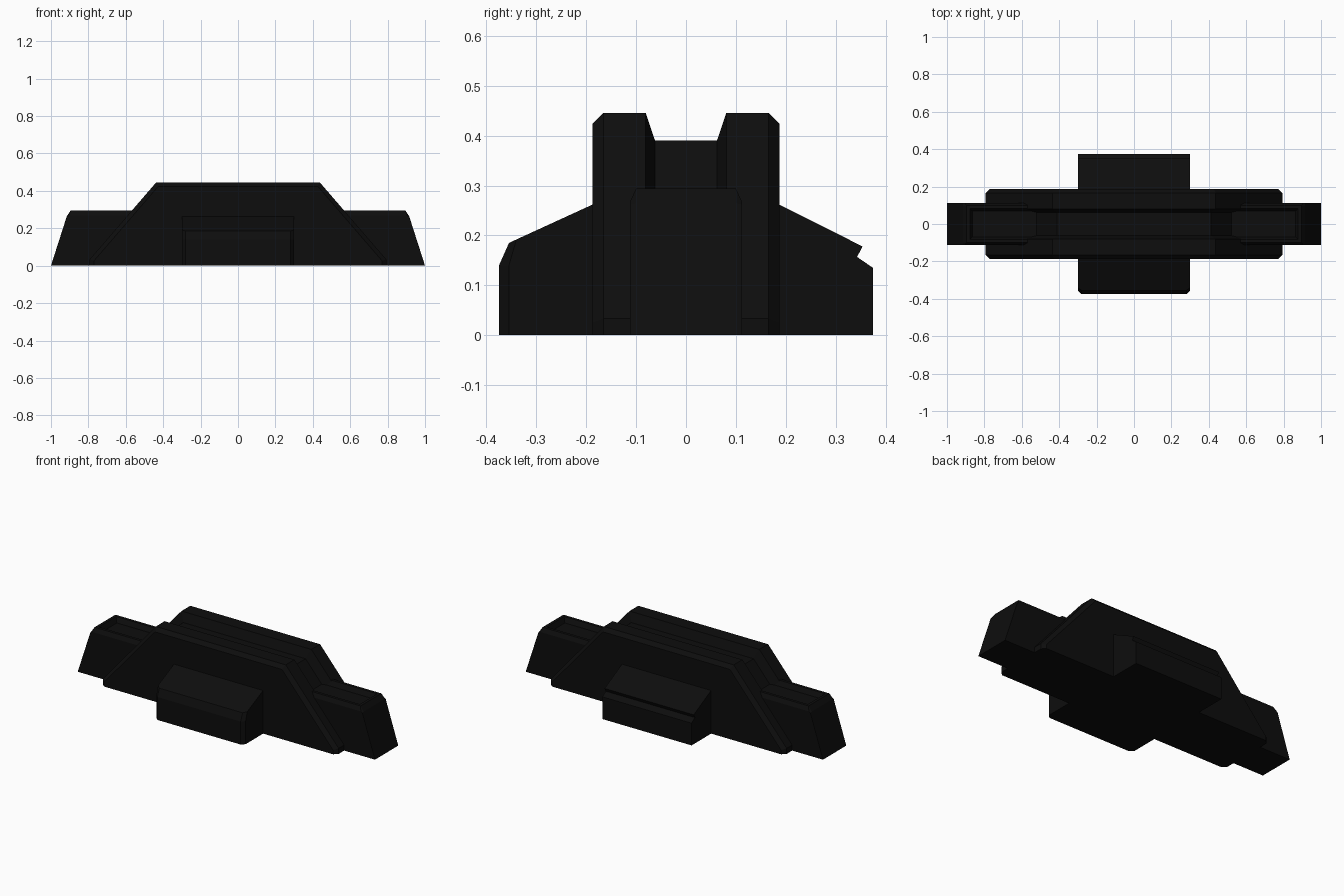
import bpy, bmesh
from mathutils import Vector

if "Cube" in bpy.data.objects:
    bpy.data.objects.remove(bpy.data.objects["Cube"])

black = bpy.data.materials.new("matte black")
black.diffuse_color = (0.004, 0.004, 0.004, 1)
black.use_nodes = True
black.node_tree.nodes["Principled BSDF"].inputs["Base Color"].default_value = black.diffuse_color


def loft(name, stations, to_xyz, detail=None):
    """Skin matching closed outlines [(offset, outline), ...] and cap the ends."""
    bm = bmesh.new()
    rings = [[bm.verts.new(to_xyz(s, u, v)) for u, v in outline] for s, outline in stations]
    n = len(rings[0])
    for a, b in zip(rings, rings[1:]):
        for i in range(n):
            j = (i + 1) % n
            bm.faces.new((a[i], a[j], b[j], b[i]))
    bm.faces.new(rings[0])
    bm.faces.new(rings[-1])
    bmesh.ops.recalc_face_normals(bm, faces=bm.faces)
    if detail:
        detail(bm)
    mesh = bpy.data.meshes.new(name)
    bm.to_mesh(mesh)
    bm.free()
    mesh.materials.append(black)
    ob = bpy.data.objects.new(name, mesh)
    bpy.context.collection.objects.link(ob)
    return ob


def inset(bm, face, thickness, depth=0.0):
    bmesh.ops.inset_individual(bm, faces=[face], thickness=thickness, depth=depth,
                               use_even_offset=True)


def mirrored(right):
    """Complete a right-hand half outline with its left-hand mirror."""
    return right + [(-x, z) for x, z in reversed(right)]


def along_y(y, x, z):
    return (x, y, z)


def along_x(x, y, z):
    return (x, y, z)


# Main body: sloped ends, chamfered rims and a channel over the top and slopes
def body_outline(d):
    base_x = 0.793 - d
    base_z = (0.029 - 0.325 * d) / 0.865
    return mirrored([(base_x, 0), (base_x, base_z), (0.437 - 0.456 * d, 0.446 - d)])


body_section = [(0.187, 0.022), (0.165, 0), (0.081, 0), (0.062, 0.056)]
body_section = [(-y, d) for y, d in body_section] + body_section[::-1]
loft("main_body", [(y, body_outline(d)) for y, d in body_section], along_y)


# Long end bar, with a tapered recess sunk into its top
def bar_recess(bm):
    top = max(bm.faces, key=lambda f: f.calc_center_median().z)
    inset(bm, top, 0.017)
    inset(bm, top, 0.014, -0.03)


bar_edge = mirrored([(1, 0), (0.915, 0.262), (0.905, 0.268)])
bar_mid = mirrored([(1, 0), (0.915, 0.265), (0.895, 0.294)])
loft("end_bar", [(-0.112, bar_edge), (-0.1, bar_mid), (0.1, bar_mid), (0.112, bar_edge)],
     along_y, bar_recess)

# Front side block with chamfered outer corners
front_mid = [(-0.1, 0), (-0.375, 0), (-0.375, 0.14), (-0.355, 0.185), (-0.1, 0.302)]
front_end = [(-0.1, 0), (-0.355, 0), (-0.355, 0.14), (-0.34, 0.192), (-0.1, 0.302)]
loft("front_block", [(-0.3, front_end), (-0.28, front_mid), (0.28, front_mid), (0.3, front_end)],
     along_x)


# Back side block: square corners, a lip notch and a stepped slot in the sloping top
def back_slot(bm):
    top = max((f for f in bm.faces if f.normal.z > 0.5), key=lambda f: f.calc_center_median().z)
    inset(bm, top, 0.03)
    for v in top.verts:
        v.co.x *= 0.245 / 0.27
        v.co += Vector((0, 0.005, -0.0025))
    inset(bm, top, 0.01, -0.018)
    inset(bm, top, 0.014)
    inset(bm, top, 0.005, -0.012)


back = [(0.12, 0), (0.375, 0), (0.375, 0.135), (0.343, 0.157), (0.354, 0.178),
        (0.187, 0.262), (0.12, 0.262)]
# the hidden inner face sits inside the body, so the slot is cut in the slope only
back[-1] = (0.12, 0.2)
loft("back_block", [(-0.3, back), (0.3, back)], along_x, back_slot)
